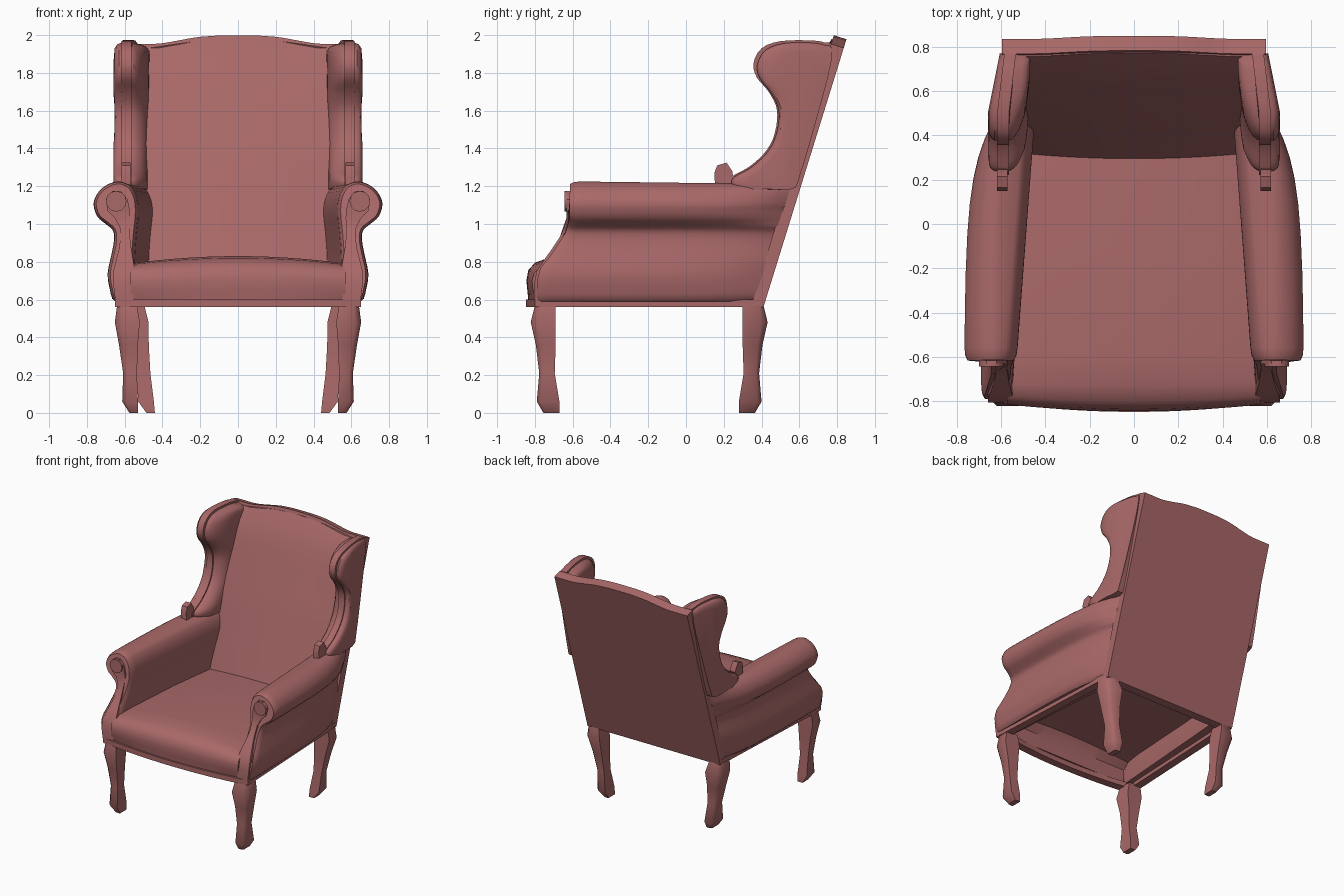
import bpy, bmesh, math
from mathutils import Vector

if "Cube" in bpy.data.objects:
    bpy.data.objects.remove(bpy.data.objects["Cube"])

mat = bpy.data.materials.new("upholstery")
mat.diffuse_color = (0.40, 0.14, 0.14, 1)
mat.use_nodes = True
mat.node_tree.nodes["Principled BSDF"].inputs["Base Color"].default_value = mat.diffuse_color


def finish(name, bm, mirror=False, angle=35):
    bmesh.ops.recalc_face_normals(bm, faces=bm.faces)
    me = bpy.data.meshes.new(name)
    bm.to_mesh(me)
    bm.free()
    ob = bpy.data.objects.new(name, me)
    bpy.context.collection.objects.link(ob)
    me.materials.append(mat)
    bpy.ops.object.select_all(action='DESELECT')
    ob.select_set(True)
    bpy.context.view_layer.objects.active = ob
    bpy.ops.object.shade_smooth_by_angle(angle=math.radians(angle))
    if mirror:
        ob.modifiers.new("mirror", 'MIRROR')
    return ob


def loft(name, rings, loop=False, **kw):
    bm = bmesh.new()
    vs = [[bm.verts.new(p) for p in r] for r in rings]
    n = len(vs[0])
    for i in range(len(vs) if loop else len(vs) - 1):
        a, b = vs[i], vs[(i + 1) % len(vs)]
        for j in range(n):
            k = (j + 1) % n
            bm.faces.new((a[j], a[k], b[k], b[j]))
    if not loop:
        bm.faces.new(vs[0][::-1])
        bm.faces.new(vs[-1])
    return finish(name, bm, **kw)


def spline(pts, n=3):
    # closed Catmull-Rom through 2D points
    out, m = [], len(pts)
    for i in range(m):
        p = [Vector(pts[(i + k) % m]) for k in (-1, 0, 1, 2)]
        for s in range(n):
            t = s / n
            out.append(0.5 * (2 * p[1] + (p[2] - p[0]) * t
                       + (2 * p[0] - 5 * p[1] + 4 * p[2] - p[3]) * t * t
                       + (3 * p[1] - p[0] - 3 * p[2] + p[3]) * t ** 3))
    return out


def inset(pts, d):
    m = len(pts)
    area = sum(pts[i - 1][0] * pts[i][1] - pts[i][0] * pts[i - 1][1] for i in range(m))
    s = 1 if area > 0 else -1
    res = []
    for i in range(m):
        t = (pts[(i + 1) % m] - pts[i - 1]).normalized()
        res.append(pts[i] + Vector((-t[1], t[0])) * d * s)
    return res


def interp(table, v):
    if v <= table[0][0]:
        return table[0][1]
    for (a, fa), (b, fb) in zip(table, table[1:]):
        if v <= b:
            return fa + (fb - fa) * (v - a) / (b - a)
    return table[-1][1]


def back_y(z):
    return 0.41 + (z - 0.56) * 0.306


def crown(x):
    # height of the back panel measured along its slope
    return interp([(0, 1.485), (0.1, 1.484), (0.22, 1.475), (0.32, 1.455),
                   (0.42, 1.437), (0.6, 1.437)], abs(x))


xs = [i / 12 for i in range(-12, 13)]

# leaning back panel with a crowned top
rings = []
for u in xs:
    x, s = u * 0.595, crown(u * 0.595)
    y1, z1 = 0.41 + 0.296 * s, 0.56 + 0.955 * s
    rings.append([(x, 0.41, 0.56), (x, y1, z1), (x, y1 - 0.067, z1 + 0.021), (x, 0.343, 0.56)])
loft("back_panel", rings, angle=25)

# padded inner back
rings = []
for i in range(15):
    v = i / 14
    front, rear = [], []
    for u in xs:
        x = u * 0.56
        top = 0.56 + 0.955 * crown(x)
        z = 0.74 + (top - 0.74) * v
        th = interp([(0, 0.075), (0.5, 0.07), (0.85, 0.05), (0.95, 0.03), (1, 0.0)], v)
        th += 0.045 * (1 - u * u) * (1 - v)
        front.append((x, back_y(z) - 0.073 - th, z))
        rear.append((x, back_y(z) - 0.04, z))
    rings.append(front + rear[::-1])
loft("back_cushion", rings)

# seat cushion: padded shell with a bowed, rounded front
rings = []
for u in xs:
    x, k = u * 0.57, 1 - u * u
    prof = [(-0.795 - .04 * k, 0.6), (-0.81 - .03 * k, 0.65), (-0.815 - .03 * k, 0.70),
            (-0.805 - .03 * k, 0.74 + .015 * k), (-0.775 - .025 * k, 0.77 + .025 * k),
            (-0.72 - .01 * k, 0.785 + .035 * k), (-0.6, 0.79 + .04 * k),
            (-0.1, 0.785 + .04 * k), (0.40, 0.76 + .04 * k),
            (0.38, 0.74 + .03 * k), (-0.6, 0.76 + .03 * k), (-0.72, 0.75 + .03 * k),
            (-0.77, 0.71), (-0.775, 0.6)]
    rings.append([(x, y, z) for y, z in prof])
loft("seat_cushion", rings)

# seat rail, open underneath
outline = [(u * 0.65, -0.80 - 0.048 * (1 - u * u)) for u in xs] + [(0.595, 0.41), (-0.595, 0.41)]
rings = []
for x, y in outline:
    xi, yi = x * 0.9, min(y + 0.06, 0.34)
    rings.append([(x, y, 0.56), (x, y, 0.6), (xi, yi, 0.6), (xi, yi, 0.56)])
loft("seat_rail", rings, loop=True, angle=25)

# front line of the arm, y as a function of z
front_y = [(0.6, -0.805), (0.70, -0.805), (0.77, -0.785), (0.83, -0.735), (0.95, -0.655),
           (1.02, -0.633), (1.3, -0.628)]

# rolled arms
arm = spline([(0.55, 0.585), (0.55, 0.8), (0.54, 0.95), (0.53, 1.05), (0.535, 1.13), (0.565, 1.195),
              (0.62, 1.225), (0.68, 1.215), (0.735, 1.175), (0.765, 1.11), (0.745, 1.04),
              (0.70, 1.0), (0.662, 0.965), (0.657, 0.91), (0.672, 0.83), (0.69, 0.74),
              (0.68, 0.66), (0.65, 0.585)])
rings = []
for t, d in ((0, .014), (.02, .003), (.05, 0), (.2, 0), (.35, 0), (.5, 0), (.62, 0),
             (.72, 0), (.8, 0), (.87, 0), (.94, 0), (1, 0)):
    ring = []
    for x, z in inset(arm, d):
        z = max(z, 0.59)
        y0, y1 = interp(front_y, z) + 0.015, back_y(z) - 0.05
        w = t if x < 0.6 else 0.25 * t * t + 0.75 * t ** 6
        xb = min(0.592, x - 0.085)
        ring.append((x + (xb - x) * w, y0 + (y1 - y0) * t, z - 0.015 * t * (z > 1.1)))
    rings.append(ring)
loft("arm", rings, mirror=True)

# curved facing on the arm front: z, inner x, outer x
rows = [(0.6, .555, .65), (0.68, .545, .66), (0.75, .545, .66), (0.81, .555, .645), (0.87, .565, .63),
        (0.93, .572, .622), (0.98, .573, .625), (1.03, .57, .65), (1.07, .572, .69),
        (1.13, .585, .70), (1.175, .62, .665)]
rings = []
for z, a, b in rows:
    y = interp(front_y, z)
    rings.append([(a, y, z), (b, y, z), (b, y + 0.05, z), (a, y + 0.05, z)])
loft("arm_facing", rings, mirror=True)

# scroll button
disc = [(0.645 + 0.055 * math.cos(a * math.pi / 6), 1.12 + 0.055 * math.sin(a * math.pi / 6))
        for a in range(12)]
loft("arm_scroll", [[(x, y, z) for x, z in disc] for y in (-0.643, -0.6)], mirror=True)

# wings: central frame with padding either side
wing = spline([(0.77, 1.92), (0.735, 1.96), (0.65, 1.972), (0.5, 1.968), (0.40, 1.93), (0.357, 1.85),
               (0.375, 1.775), (0.43, 1.71), (0.475, 1.63), (0.482, 1.55), (0.46, 1.45),
               (0.41, 1.37), (0.33, 1.30), (0.24, 1.25), (0.225, 1.215), (0.26, 1.185),
               (0.40, 1.185), (0.56, 1.185), (0.60, 1.25), (0.69, 1.58)])


def wing_part(name, skew, stations):
    # each station: x, share of the depth pulled back, drop of the top edge
    rings = []
    for x, f, drop in stations:
        ring = []
        for y, z in wing:
            y += max(0, back_y(z) - 0.06 - y) * f
            z = z - drop * max(0, z - 1.2) / 0.77
            ring.append((x - skew * max(0, y - 0.5), y, z))
        rings.append(ring)
    loft(name, rings, mirror=True)


wing_part("wing_frame", 0.12, [(0.565, 0, 0), (0.618, 0, 0)])
wing_part("wing_outer_pad", 0.2, [(0.60, .05, .012), (0.63, .05, .012), (0.645, .08, .018),
                                  (0.654, .14, .03), (0.66, .3, .06)])
wing_part("wing_inner_pad", 0.04, [(0.58, .05, .012), (0.555, .06, .014), (0.535, .11, .02),
                                   (0.515, .2, .025), (0.495, .34, .032), (0.485, .5, .045),
                                   (0.478, .7, .06)])

# small upturned block at the foot of each wing
tip = [(0.26, 1.18), (0.155, 1.18), (0.15, 1.27), (0.165, 1.31), (0.215, 1.325), (0.245, 1.28)]
loft("wing_tip", [[(x, y, z) for y, z in tip] for x in (0.57, 0.618)], mirror=True)

# cabriole legs: z, inner x, outer x, inner y, outer y (front corner)
leg = [(0.57, .535, .64, -.69, -.80), (0.48, .52, .652, -.69, -.822), (0.36, .53, .63, -.69, -.795),
       (0.21, .535, .608, -.695, -.777), (0.06, .53, .613, -.67, -.79), (0.0, .53, .575, -.67, -.755)]
for name, dx, fy in (("front_leg", 0, lambda y: y), ("back_leg", -0.09, lambda y: -0.39 - y)):
    rings = []
    for z, a, b, c, e in leg:
        sx = dx * (1 - z)
        q = 0.25 * (b - a)
        pts = [(a, c), (b, c), (b, e + q), (b - q, e), (a, e)]
        rings.append([(x + sx, fy(y), z) for x, y in pts])
    loft(name, rings, mirror=True, angle=50)
